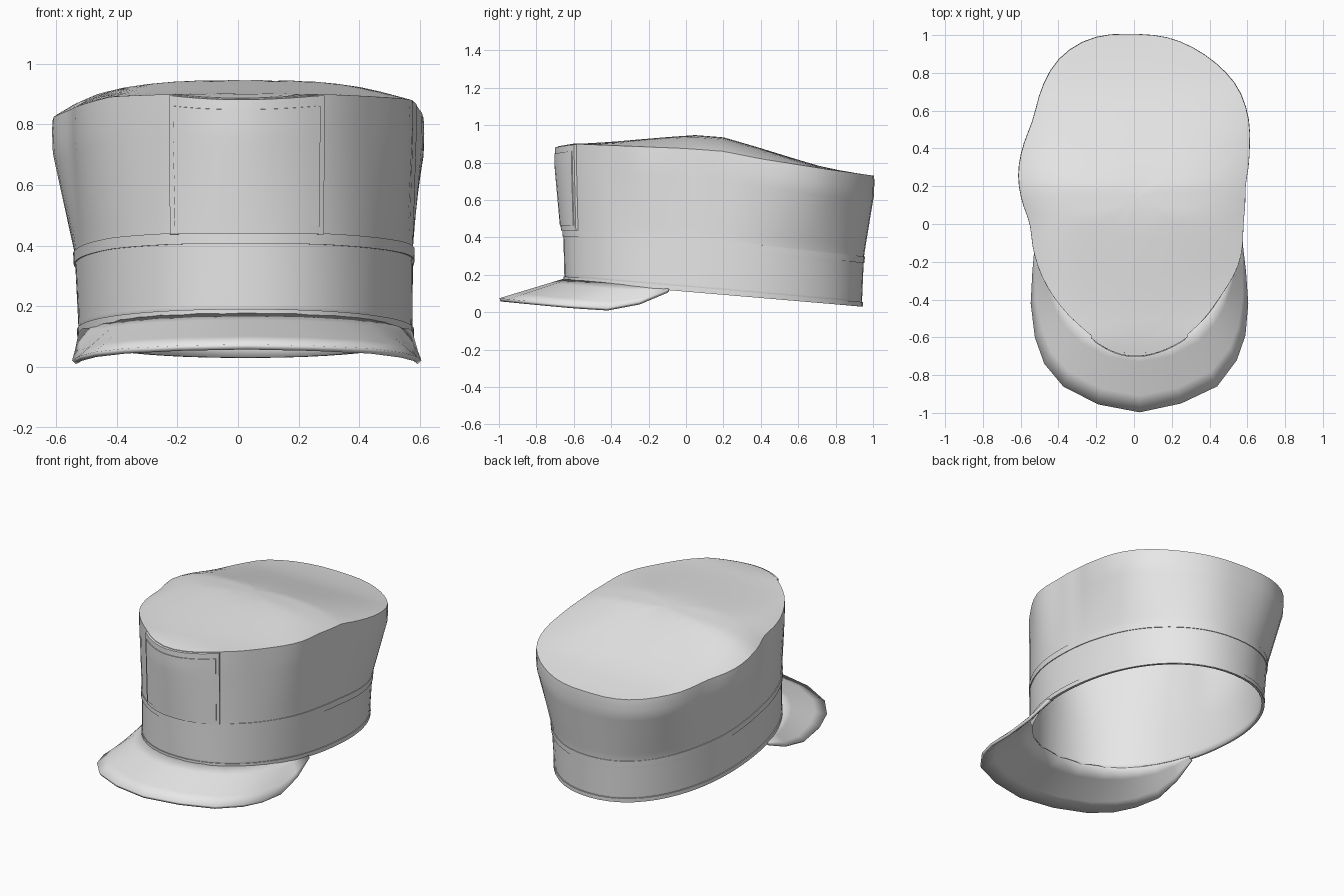
import bpy, math

if "Cube" in bpy.data.objects:
    bpy.data.objects.remove(bpy.data.objects["Cube"])

CX, CY, N = 0.025, 0.145, 72
PI = math.pi

mat = bpy.data.materials.new("plain grey cloth")
mat.diffuse_color = (0.8, 0.8, 0.8, 1)
mat.use_nodes = True
mat.node_tree.nodes["Principled BSDF"].inputs["Base Color"].default_value = mat.diffuse_color


def interp(t, pts):
    """Piecewise linear lookup."""
    if t <= pts[0][0]:
        return pts[0][1]
    for (a, u), (b, v) in zip(pts, pts[1:]):
        if t <= b:
            return u + (v - u) * (t - a) / (b - a)
    return pts[-1][1]


# Outline of the crown seen from above, counter-clockwise
CROWN = [(0.61, 0.55), (0.55, 0.73), (0.4, 0.88), (0.2, 0.985), (0, 1.005), (-0.2, 0.995),
         (-0.34, 0.93), (-0.43, 0.84), (-0.53, 0.55), (-0.615, 0.26), (-0.545, 0),
         (-0.51, -0.22), (-0.4, -0.42), (-0.26, -0.56), (-0.13, -0.66), (0, -0.695),
         (0.14, -0.665), (0.28, -0.59), (0.45, -0.39), (0.56, -0.2), (0.575, 0), (0.585, 0.2),
         (0.61, 0.4)]
polar = sorted((math.atan2(y - CY, x - CX) % (2 * PI), math.hypot(x - CX, y - CY)) for x, y in CROWN)
polar = [(a - 2 * PI, r) for a, r in polar] + polar + [(a + 2 * PI, r) for a, r in polar]

# Heights along y: crown rim and crown ridge
RIM = [(-0.7, 0.885), (-0.6, 0.9), (0, 0.875), (0.2, 0.86), (0.4, 0.82), (0.75, 0.765), (1, 0.73)]
RIDGE = [(-0.7, 0.885), (-0.6, 0.905), (-0.3, 0.925), (0.05, 0.947), (0.2, 0.935), (0.4, 0.878),
         (0.65, 0.805), (0.75, 0.775), (1, 0.73)]
FLARE = [(0, 0), (0.38, 0.17), (0.6, 0.55), (0.85, 0.97), (0.95, 1), (1, 0.98)]


def crown_r(t):
    t %= 2 * PI
    return sum(interp(t + d * 0.04, polar) for d in range(-2, 3)) / 5


def base_r(t):
    n = 2.15
    return (abs(math.cos(t) / 0.55) ** n + abs(math.sin(t) / 0.795) ** n) ** (-1 / n)


def place(t, r):
    return CX + r * math.cos(t), CY + r * math.sin(t)


def base_z(y):
    return 0.11 - 0.085 * y


def rim_z(x, y):
    return interp(y, RIM) - 0.035 * min(1, max(0, (-x - 0.42) / 0.18))


def wall(t, f, off=0.0):
    """Point on the side wall: angle t, height fraction f, outward offset."""
    w = interp(f, FLARE)
    x, y = place(t, base_r(t) * (1 - w) + crown_r(t) * w + off)
    z0, z1 = base_z(y), rim_z(x, y)
    return x, y, z0 + (z1 - z0) * f


def loft(name, rows, closed=False, thick=0.0):
    n = len(rows[0])
    faces = [(i * n + j, i * n + (j + 1) % n, (i + 1) * n + (j + 1) % n, (i + 1) * n + j)
             for i in range(len(rows) - 1) for j in range(n if closed else n - 1)]
    if closed == "cap":
        faces.append(tuple(range((len(rows) - 1) * n, len(rows) * n)))
    me = bpy.data.meshes.new(name)
    me.from_pydata([p for r in rows for p in r], [], faces)
    me.materials.append(mat)
    ob = bpy.data.objects.new(name, me)
    bpy.context.collection.objects.link(ob)
    if thick:
        mod = ob.modifiers.new("thickness", "SOLIDIFY")
        mod.thickness, mod.offset = thick, -1
    bpy.ops.object.select_all(action="DESELECT")
    ob.select_set(True)
    bpy.context.view_layer.objects.active = ob
    bpy.ops.object.shade_smooth_by_angle(angle=math.radians(38))
    return ob


RING = [2 * PI * j / N for j in range(N)]

# Side wall and domed crown as one shell
body = [[wall(t, f) for t in RING] for f in [i / 20 for i in range(20)] + [0.98, 1]]
for s in (0.97, 0.9, 0.8, 0.68, 0.55, 0.42, 0.28, 0.14, 0.03):
    row = []
    for t in RING:
        x, y = place(t, crown_r(t) * s)
        low, high = rim_z(x, y), interp(y, RIDGE)
        row.append((x, y, low + (high - low) * (1 - s ** 3)))
    body.append(row)
loft("cap_body", body, "cap", 0.012)


# Raised strips that follow the wall
def strip(name, f0, f1, off):
    rows = [[wall(t, f, o) for t in RING]
            for f, o in ((f0, -0.006), (f0, off), (f1, off), (f1, -0.006))]
    loft(name, rows, True)


strip("hem", 0.0, 0.035, 0.005)
strip("band_seam", 0.33, 0.38, 0.005)


# Front panel: plate wrapped on the wall, edges turned in
def panel(name, t0, t1, f0, f1, off):
    steps = [0] + [i / 12 for i in range(13)] + [1]
    last = len(steps) - 1
    rows = [[wall(t0 + (t1 - t0) * u, f0 + (f1 - f0) * v,
                  -0.004 if i in (0, last) or j in (0, last) else off)
             for j, u in enumerate(steps)] for i, v in enumerate(steps)]
    loft(name, rows)


panel("front_panel", -PI / 2 - 0.325, -PI / 2 + 0.338, 0.375, 0.995, 0.012)
panel("front_panel_inset", -PI / 2 - 0.302, -PI / 2 + 0.315, 0.41, 0.95, 0.016)

# Visor: straight loft from its faceted outer edge to the hem
OUTER = [(-0.525, -0.1), (-0.538, -0.25), (-0.547, -0.42), (-0.525, -0.6), (-0.475, -0.74),
         (-0.375, -0.86), (-0.19, -0.955), (0.03, -0.997), (0.25, -0.95), (0.44, -0.86),
         (0.545, -0.72), (0.59, -0.59), (0.605, -0.42), (0.593, -0.25), (0.575, -0.1)]
EDGE = [(-1, 0.075), (-0.6, 0.035), (-0.42, 0.022), (-0.3, 0.038), (-0.2, 0.07), (-0.1, 0.118)]
rows = []
for k in range(5):
    row = []
    for x, y in OUTER:
        t = math.atan2(y - CY, x - CX)
        ix, iy = place(t, base_r(t) - 0.008)
        u = k / 4
        oz, iz = interp(y, EDGE), base_z(iy) + 0.018
        row.append((x + (ix - x) * u, y + (iy - y) * u, oz + (iz - oz) * u))
    rows.append(row)
loft("visor", rows, False, 0.018)
